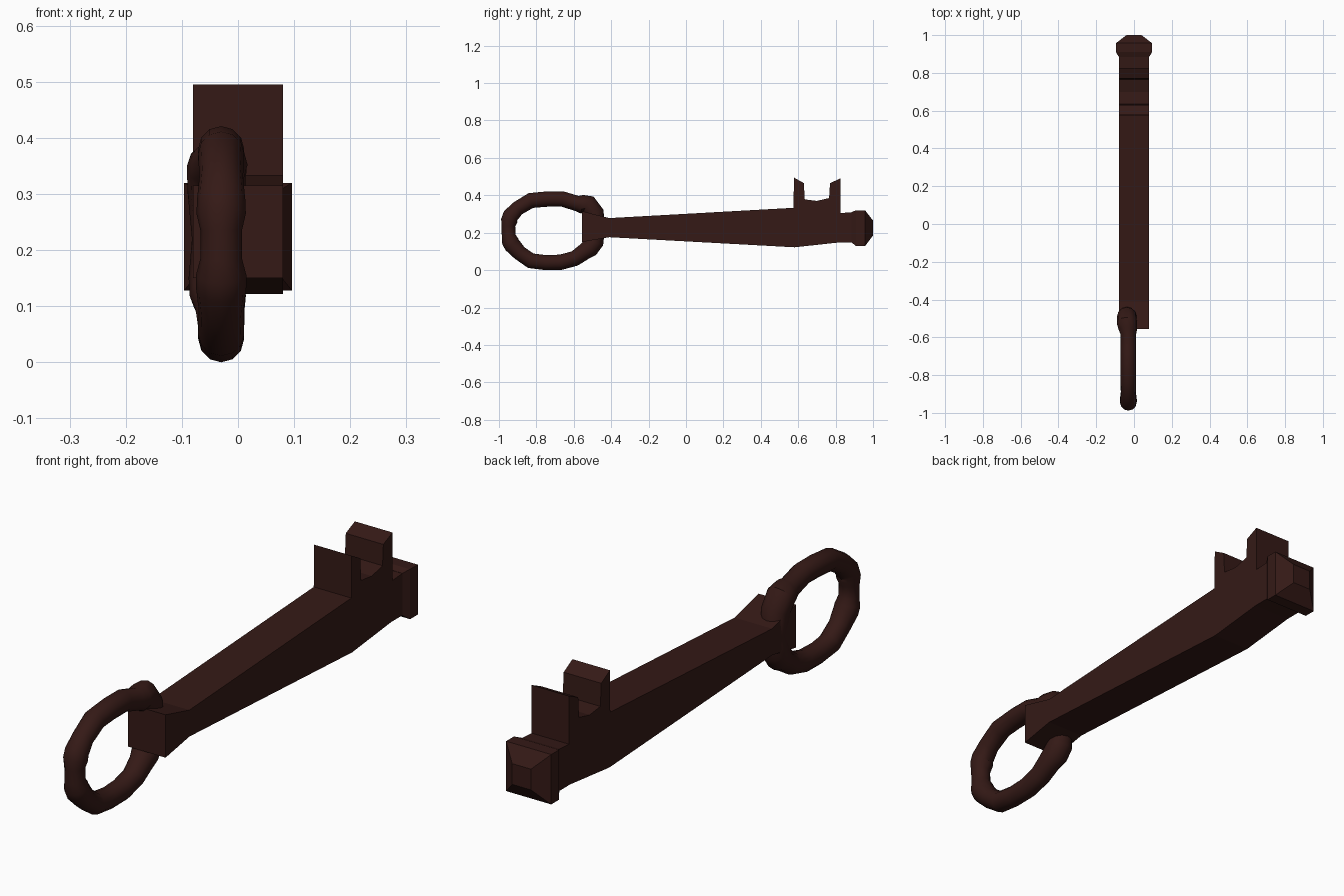
import bpy, bmesh
from math import cos, sin, pi
from mathutils import Vector

mat = bpy.data.materials.new("dark_iron")
mat.diffuse_color = (0.035, 0.010, 0.008, 1)


def finish(bm, name):
    bmesh.ops.recalc_face_normals(bm, faces=bm.faces)
    me = bpy.data.meshes.new(name)
    bm.to_mesh(me)
    bm.free()
    ob = bpy.data.objects.new(name, me)
    bpy.context.collection.objects.link(ob)
    me.materials.append(mat)
    return ob


def bridge(bm, rings, closed=False):
    n = len(rings[0])
    pairs = list(zip(rings, rings[1:] + rings[:1])) if closed else list(zip(rings, rings[1:]))
    for a, b in pairs:
        for i in range(n):
            j = (i + 1) % n
            bm.faces.new((a[i], a[j], b[j], b[i]))


# Shaft with the two bit teeth: side profile (y, z) extruded across x
profile = [(-0.555, 0.15), (-0.41, 0.176), (0.58, 0.122), (0.82, 0.148), (0.90, 0.148),
           (0.90, 0.31), (0.825, 0.305), (0.825, 0.49), (0.77, 0.465), (0.765, 0.385),
           (0.70, 0.37), (0.635, 0.378), (0.63, 0.465), (0.577, 0.495), (0.575, 0.333),
           (-0.41, 0.278), (-0.555, 0.315)]
bm = bmesh.new()
sides = [[bm.verts.new((x, y, z)) for y, z in profile] for x in (-0.08, 0.08)]
bridge(bm, sides)
for s in sides:
    bm.faces.new(s)
finish(bm, "key_shaft")

# Flared end cap: rectangular sections (y, half width, low z, high z)
bm = bmesh.new()
sections = [(0.885, 0.08, 0.148, 0.31), (0.91, 0.096, 0.128, 0.32),
            (0.957, 0.096, 0.128, 0.32), (1.0, 0.04, 0.185, 0.265)]
rings = [[bm.verts.new(p) for p in ((-w, y, lo), (w, y, lo), (w, y, hi), (-w, y, hi))]
         for y, w, lo, hi in sections]
bridge(bm, rings)
bm.faces.new(rings[0])
bm.faces.new(rings[-1])
finish(bm, "end_cap")

# Worn handle ring: centre line (x, y, z, tube radius)
path = [(-0.03, -0.83, 0.372, 0.041), (-0.03, -0.74, 0.380, 0.041), (-0.03, -0.66, 0.380, 0.041),
        (-0.03, -0.585, 0.357, 0.041), (-0.033, -0.555, 0.352, 0.050), (-0.038, -0.525, 0.350, 0.053),
        (-0.038, -0.49, 0.305, 0.052), (-0.038, -0.478, 0.22, 0.044), (-0.038, -0.49, 0.15, 0.050),
        (-0.036, -0.515, 0.118, 0.050), (-0.032, -0.545, 0.097, 0.044), (-0.03, -0.595, 0.062, 0.041),
        (-0.03, -0.67, 0.042, 0.041), (-0.03, -0.75, 0.040, 0.040), (-0.03, -0.83, 0.050, 0.041),
        (-0.03, -0.89, 0.092, 0.040), (-0.03, -0.93, 0.135, 0.045), (-0.03, -0.94, 0.155, 0.045),
        (-0.03, -0.948, 0.185, 0.037), (-0.03, -0.950, 0.235, 0.037), (-0.03, -0.945, 0.265, 0.044),
        (-0.03, -0.938, 0.290, 0.043), (-0.03, -0.90, 0.330, 0.039)]
bm = bmesh.new()
n, SIDES = len(path), 12
side = Vector((1, 0, 0))
rings = []
for i, (x, y, z, r) in enumerate(path):
    t = Vector((0,) + path[(i + 1) % n][1:3]) - Vector((0,) + path[i - 1][1:3])
    up = side.cross(t.normalized())
    rings.append([bm.verts.new(Vector((x, y, z)) + r * (side * cos(2 * pi * k / SIDES) + up * sin(2 * pi * k / SIDES)))
                  for k in range(SIDES)])
bridge(bm, rings, closed=True)
ring = finish(bm, "handle_ring")
bpy.context.view_layer.objects.active = ring
ring.select_set(True)
bpy.ops.object.shade_smooth_by_angle(angle=0.6)
